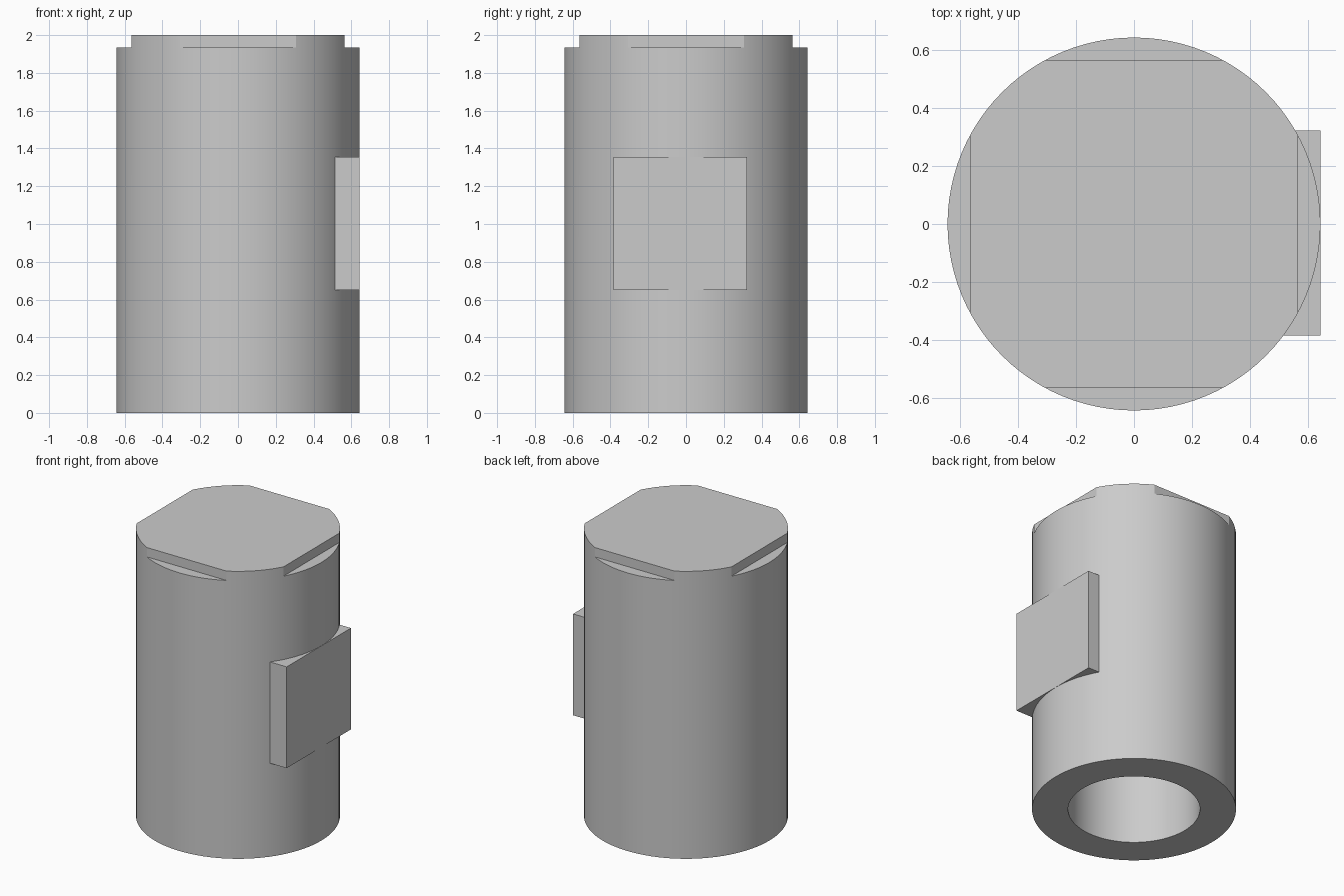
import bpy
import math

cube = bpy.data.objects.get("Cube")
if cube:
    bpy.data.objects.remove(cube, do_unlink=True)

RADIUS, HEIGHT = 0.643, 2.0
BORE_RADIUS, BORE_DEPTH = 0.416, 1.6
FLAT_DISTANCE, FLAT_BOTTOM = 0.565, 1.935

grey = bpy.data.materials.new("plain grey")
grey.use_nodes = True
colour = (0.6, 0.6, 0.6, 1)
grey.diffuse_color = colour
grey.node_tree.nodes["Principled BSDF"].inputs["Base Color"].default_value = colour


def cylinder(name, radius, bottom, top):
    bpy.ops.mesh.primitive_cylinder_add(vertices=96, radius=radius, depth=top - bottom,
                                        location=(0, 0, (bottom + top) / 2))
    obj = bpy.context.object
    obj.name = name
    obj.data.materials.append(grey)
    return obj


def box(name, low, high, turn=0):
    """Box between two corners, then turned about the z axis."""
    bpy.ops.mesh.primitive_cube_add(size=1)
    obj = bpy.context.object
    obj.name = name
    for v in obj.data.vertices:
        v.co = [l + (c + 0.5) * (h - l) for c, l, h in zip(v.co, low, high)]
    obj.rotation_euler.z = turn
    obj.data.materials.append(grey)
    return obj


def cut(target, cutter):
    cutter.hide_render = True
    mod = target.modifiers.new("cut", 'BOOLEAN')
    mod.operation = 'DIFFERENCE'
    mod.solver = 'EXACT'
    mod.object = cutter
    bpy.context.view_layer.objects.active = target
    bpy.ops.object.modifier_apply(modifier=mod.name)
    bpy.data.objects.remove(cutter, do_unlink=True)


# Round body with a blind bore from below
body = cylinder("body", RADIUS, 0, HEIGHT)
cut(body, cylinder("bore_cutter", BORE_RADIUS, -0.1, BORE_DEPTH))

# Four shallow flats around the top rim
for i in range(4):
    cut(body, box("flat_cutter", (FLAT_DISTANCE, -0.6, FLAT_BOTTOM),
                  (0.9, 0.6, HEIGHT + 0.1), i * math.pi / 2))

bpy.ops.object.select_all(action='DESELECT')
body.select_set(True)
bpy.context.view_layer.objects.active = body
bpy.ops.object.shade_smooth_by_angle(angle=math.radians(20))

# Square side pad, its face just touching the body
box("side_pad", (0.47, -0.385, 0.65), (RADIUS + 0.001, 0.322, 1.355))
